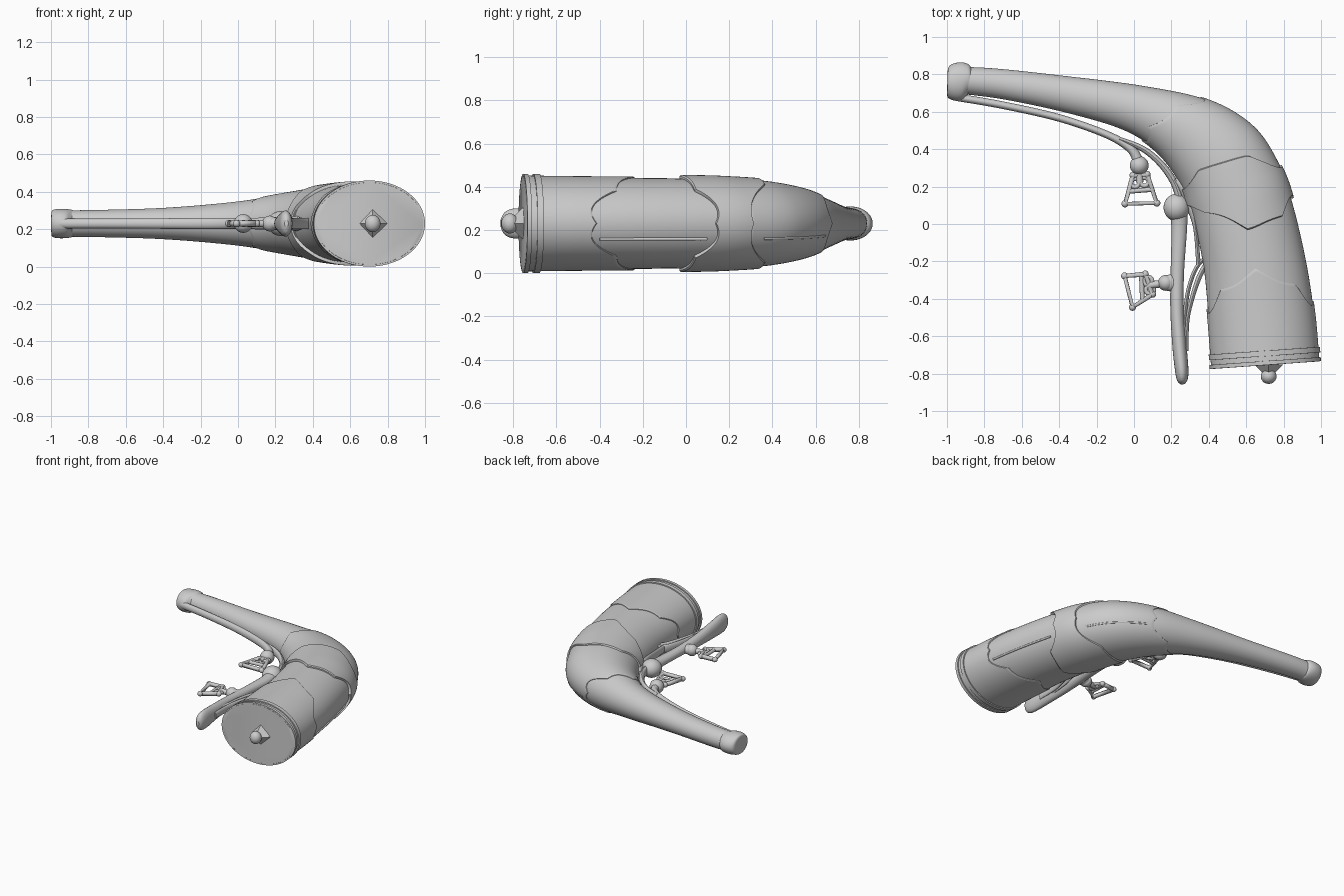
import bpy, bmesh
from math import sin, cos, pi
from mathutils import Vector

if "Cube" in bpy.data.objects:
    bpy.data.objects.remove(bpy.data.objects["Cube"])

ZC = 0.23  # height of the plane of symmetry


def finish(ob, angle=35):
    bpy.ops.object.select_all(action='DESELECT')
    ob.select_set(True)
    bpy.context.view_layer.objects.active = ob
    bpy.ops.object.shade_smooth_by_angle(angle=angle * pi / 180)
    return ob


def spline(st, u):
    """Catmull-Rom interpolation through a list of tuples."""
    n = len(st) - 1
    i = max(0, min(int(u), n - 1))
    f = u - i
    p0, p1, p2, p3 = (st[max(0, min(n, k))] for k in (i - 1, i, i + 1, i + 2))
    return [0.5 * (2 * b + (c - a) * f + (2 * a - 5 * b + 4 * c - d) * f * f
                   + (3 * b - a - 3 * c + d) * f ** 3) for a, b, c, d in zip(p0, p1, p2, p3)]


def surf(st, u, t, off=0.0):
    """Point on an elliptical section: t=0 outer edge, pi/2 up, pi inner edge."""
    ox, oy, ix, iy, hz = spline(st, u)
    axis = Vector((ox - ix, oy - iy, 0)) / 2
    mid = Vector((ox + ix, oy + iy, 0)) / 2
    axis += axis.normalized() * off
    return mid + axis * cos(t) + Vector((0, 0, ZC + (hz + off) * sin(t)))


def mesh_rings(name, rings, cap0=True, cap1=True, angle=35):
    bm = bmesh.new()
    vs = [[bm.verts.new(p) for p in r] for r in rings]
    n = len(vs[0])
    for a, b in zip(vs, vs[1:]):
        for k in range(n):
            bm.faces.new((a[k], a[(k + 1) % n], b[(k + 1) % n], b[k]))
    if cap0:
        bm.faces.new(vs[0])
    if cap1:
        bm.faces.new(vs[-1])
    bmesh.ops.recalc_face_normals(bm, faces=bm.faces[:])
    me = bpy.data.meshes.new(name)
    bm.to_mesh(me)
    bm.free()
    ob = bpy.data.objects.new(name, me)
    bpy.context.collection.objects.link(ob)
    return finish(ob, angle)


def loft(name, st, end=None, steps=8, seg=64):
    end = len(st) - 1 if end is None else end
    m = int(end * steps)
    return mesh_rings(name, [[surf(st, end * k / m, 2 * pi * j / seg) for j in range(seg)]
                             for k in range(m + 1)])


def shell(name, u0, u1, d, cap1=False, seg=128, m=30):
    """Thin sleeve over the horn; u0 and u1 give its edges around the section."""
    fr = [(0, -0.012), (0, d * 0.6), (0.012, d)]
    fr += [(k / m, d) for k in range(1, m)]
    fr += [(0.988, d), (1, d * 0.6)] + ([] if cap1 else [(1, -0.012)])
    ts = [2 * pi * j / seg for j in range(seg)]
    return mesh_rings(name, [[surf(HORN, u0(t) + (u1(t) - u0(t)) * f, t, o) for t in ts]
                             for f, o in fr], False, cap1)


def strip(name, pts, seg=16):
    """Flat-lying bar through (x, y, half width, half height) points."""
    st = []
    for i, (x, y, w, h) in enumerate(pts):
        a, b = pts[max(0, i - 1)], pts[min(len(pts) - 1, i + 1)]
        d = Vector((b[0] - a[0], b[1] - a[1])).normalized()
        st.append((x - d.y * w, y + d.x * w, x + d.y * w, y - d.x * w, h))
    return loft(name, st, seg=seg)


def wire(name, pts, r, cyclic=False):
    cu = bpy.data.curves.new(name, 'CURVE')
    cu.dimensions = '3D'
    cu.bevel_depth, cu.bevel_resolution, cu.use_fill_caps = r, 3, True
    sp = cu.splines.new('POLY')
    sp.points.add(len(pts) - 1)
    for p, q in zip(sp.points, pts):
        p.co = (*q, 1)
    sp.use_cyclic_u = cyclic
    ob = bpy.data.objects.new(name, cu)
    bpy.context.collection.objects.link(ob)
    return ob


def ball(name, x, y, r, scale=(1, 1, 1)):
    bpy.ops.mesh.primitive_uv_sphere_add(segments=28, ring_count=16, radius=r, location=(x, y, ZC))
    ob = bpy.context.object
    ob.name, ob.scale = name, scale
    return finish(ob, 60)


# Horn body: outer x, y, inner x, y, half height
HORN = [(-.985, .842, -.965, .70, .070), (-.75, .832, -.70, .667, .073),
        (-.40, .795, -.35, .592, .085), (.05, .738, -.05, .50, .118),
        (.40, .66, .13, .38, .160), (.64, .515, .25, .22, .190),
        (.78, .30, .30, .09, .203), (.85, .10, .33, -.02, .208),
        (.92, -.20, .375, -.25, .210), (.963, -.48, .40, -.52, .212),
        (.985, -.735, .42, -.775, .215)]
loft("horn_body", HORN, end=9.95)

# Mouth collar at the narrow end
loft("mouth_collar", [(-.998, .79, -.999, .695, .045), (-.992, .838, -.994, .675, .070),
                      (-.965, .858, -.96, .660, .078), (-.92, .864, -.92, .662, .078),
                      (-.885, .854, -.89, .690, .073), (-.87, .836, -.87, .70, .066)])

# Overlapping sleeves with scalloped edges
def scallop(t, n, a):
    return a * abs(sin(n * t))

shell("neck_sleeve", lambda t: 3.65 + .2 * cos(t) - .2 * sin(t) ** 2 + scallop(t, 3, .15),
      lambda t: 6.0, .006)
shell("middle_band", lambda t: 5.55 + .4 * cos(t) - .45 * sin(t) ** 2 + scallop(t, 3, .12),
      lambda t: 6.4 + .45 * cos(t) + .9 * sin(t) ** 2 - scallop(t, 4, .12), .016)
shell("base_sleeve", lambda t: 8.75 - .7 * sin(t) ** 2 + scallop(t, 4, .15),
      lambda t: 10.0, .007, cap1=True)
for i, (a, b) in enumerate(((9.62, 9.74), (9.86, 9.995))):
    shell(f"base_ring_{i}", lambda t, a=a: a, lambda t, b=b: b, .015, m=4)

# Long seams on the outer curve
for i, (a, b) in enumerate(((4.1, 5.7), (7.0, 8.7))):
    wire(f"outer_seam_{i}", [surf(HORN, a + (b - a) * k / 16, -.35, .002) for k in range(17)], .007)

# Base finial on a diamond plate
bpy.ops.mesh.primitive_cone_add(vertices=4, radius1=.078, radius2=.03, depth=.05,
                                location=(.72, -.775, ZC), rotation=(pi / 2, 0, 0))
bpy.context.object.name = "finial_plate"
ball("finial_knob", .72, -.815, .042, (1, .95, 1.1))

# Carrying rail under the neck, and the strip behind the upper swivel
strip("neck_rail", [(-.95, .678, .02, .026), (-.7, .635, .02, .026), (-.4, .567, .02, .028),
                    (-.15, .48, .02, .03), (-.02, .405, .024, .03), (.02, .34, .03, .03)])
strip("bridge_strip", [(-.08, .455, .012, .03), (.05, .40, .016, .03), (.15, .315, .018, .032),
                       (.22, .21, .02, .035), (.25, .10, .02, .035)])
strip("inner_mount", [(.22, .24, .02, .035), (.27, .18, .03, .04), (.31, .08, .025, .04),
                      (.33, -.03, .012, .035), (.345, -.22, .012, .03)])

# Lever with hinge ball and paddle end
ball("lever_hinge", .228, .088, .07, (1, 1.05, .95))
strip("lever", [(.235, .08, .05, .045), (.242, -.02, .042, .035), (.232, -.25, .036, .035),
                (.230, -.45, .036, .045), (.243, -.65, .038, .06), (.255, -.78, .036, .07),
                (.258, -.835, .028, .055), (.259, -.857, .010, .02)], seg=24)

# Forked spring between lever and body
strip("spring_outer", [(.40, -.19, .012, .03), (.35, -.28, .014, .03), (.31, -.40, .012, .03),
                       (.285, -.52, .011, .028), (.28, -.68, .011, .025)])
strip("spring_inner", [(.37, -.19, .01, .03), (.325, -.25, .011, .03), (.285, -.38, .011, .03),
                       (.262, -.58, .011, .028)])

# Swivel strap loops: ball, neck, open frame and two small eyes
def swivel(name, corners, bar, eyes, knob, r):
    c = [(x, y, ZC) for x, y in corners]
    ball(name + "_ball", *knob, r)
    wire(name + "_frame", c, .017, True)
    for i, p in enumerate(c):
        ball(f"{name}_corner_{i}", p[0], p[1], .019)
    wire(name + "_bar", [(x, y, ZC) for x, y in bar], .013)
    for i, (x, y) in enumerate(eyes):
        bpy.ops.mesh.primitive_torus_add(major_radius=.022, minor_radius=.012, major_segments=24,
                                         minor_segments=10, location=(x, y, ZC))
        bpy.context.object.name = f"{name}_eye_{i}"
        finish(bpy.context.object, 60)
    ex = sum(e[0] for e in eyes) / 2
    ey = sum(e[1] for e in eyes) / 2
    wire(name + "_neck", [(*knob, ZC), (ex, ey, ZC)], .02)

swivel("upper_swivel", [(-.005, .26), (-.048, .108), (.122, .112), (.07, .265)],
       [(-.025, .175), (.098, .185)], [(.005, .22), (.056, .226)], (.028, .313), .05)
swivel("lower_swivel", [(.06, -.268), (-.05, -.278), (-.008, -.445), (.10, -.375)],
       [(.04, -.28), (.045, -.40)], [(.075, -.305), (.085, -.352)], (.17, -.315), .042)
strip("lower_swivel_stem", [(.15, -.317, .035, .035), (.19, -.315, .045, .035),
                            (.23, -.315, .05, .03)])
